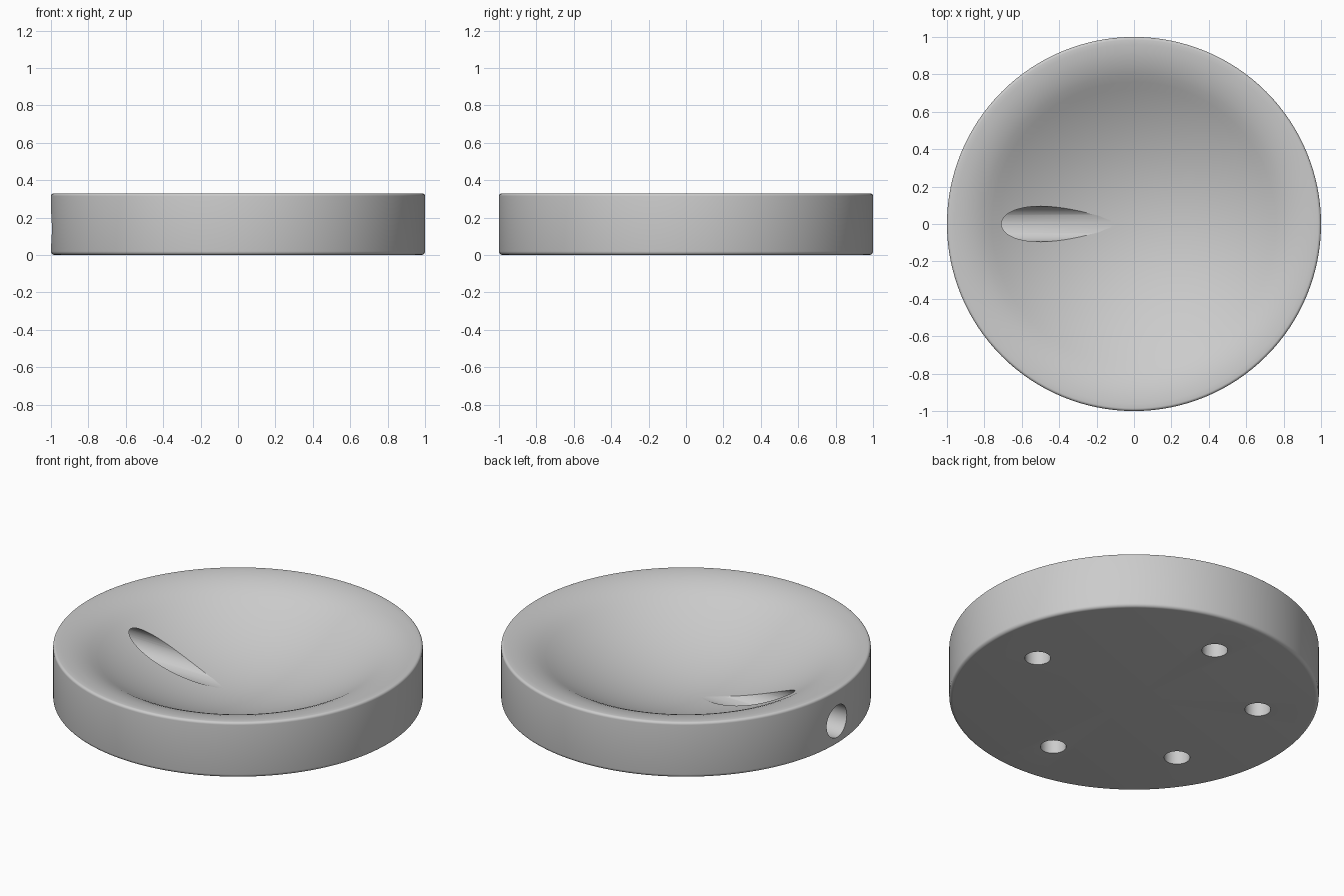
import bpy
import bmesh
import math
from mathutils import Matrix, Vector

old = bpy.data.objects.get("Cube")
if old:
    bpy.data.objects.remove(old, do_unlink=True)

HEIGHT = 0.33
SEGMENTS = 128

grey = bpy.data.materials.new("plain grey")
grey.use_nodes = True
colour = (0.6, 0.6, 0.6, 1)
grey.diffuse_color = colour
grey.node_tree.nodes["Principled BSDF"].inputs["Base Color"].default_value = colour


def make_object(name, bm):
    mesh = bpy.data.meshes.new(name)
    bm.to_mesh(mesh)
    bm.free()
    obj = bpy.data.objects.new(name, mesh)
    bpy.context.collection.objects.link(obj)
    mesh.materials.append(grey)
    return obj


def corner(cx, cz, radius, start, end, steps=5):
    """Points of a rounded edge."""
    angles = [math.radians(start + (end - start) * i / steps) for i in range(steps + 1)]
    return [(cx + radius * math.cos(a), cz + radius * math.sin(a)) for a in angles]


def inner_height(r):
    """Shallow round bowl that rolls over into a soft rim."""
    if r < 0.78:
        return 0.04 + r * r / 2.58
    t = (0.985 - r) / 0.205
    return HEIGHT - 0.054 * t * t


# Dish profile: underside, outer wall, rim, bowl
profile = [(0, 0)] + corner(0.98, 0.02, 0.02, -90, 0)
profile += corner(0.985, HEIGHT - 0.015, 0.015, 0, 90)
profile += [(r, inner_height(r)) for r in (0.96 - 0.04 * i for i in range(24))]
profile.append((0, inner_height(0)))

bm = bmesh.new()
verts = [bm.verts.new((r, 0, z)) for r, z in profile]
edges = [bm.edges.new(pair) for pair in zip(verts, verts[1:])]
bmesh.ops.spin(bm, geom=verts + edges, cent=(0, 0, 0), axis=(0, 0, 1),
               angle=math.tau, steps=SEGMENTS, use_duplicate=False)
bmesh.ops.remove_doubles(bm, verts=bm.verts, dist=0.0001)
bmesh.ops.recalc_face_normals(bm, faces=bm.faces)
dish = make_object("dish", bm)


def cut_hole(name, start, end, radius):
    """Cut a round hole between two points into the dish."""
    start, end = Vector(start), Vector(end)
    axis = end - start
    turn = axis.to_track_quat("Z", "Y").to_matrix().to_4x4()
    bm = bmesh.new()
    bmesh.ops.create_cone(bm, cap_ends=True, segments=48, radius1=radius, radius2=radius,
                          depth=axis.length, matrix=Matrix.Translation((start + end) / 2) @ turn)
    cutter = make_object(name, bm)
    cutter.hide_render = True
    mod = dish.modifiers.new(name, "BOOLEAN")
    mod.operation = "DIFFERENCE"
    mod.solver = "EXACT"
    mod.object = cutter
    bpy.context.view_layer.objects.active = dish
    bpy.ops.object.modifier_apply(modifier=name)
    bpy.data.objects.remove(cutter, do_unlink=True)


# Drain channel through the side wall into the bowl
cut_hole("drain_channel", (-1.2, 0, 0.14), (0, 0, 0.14), 0.095)

# Blind sockets in the underside
for i, degrees in enumerate((0, 90, 150, 210, 270)):
    a = math.radians(degrees)
    x, y = 0.68 * math.cos(a), 0.68 * math.sin(a)
    cut_hole(f"foot_socket_{i + 1}", (x, y, -0.1), (x, y, 0.1), 0.07)

# Smooth shading with crisp hole edges
bpy.ops.object.select_all(action="DESELECT")
dish.select_set(True)
bpy.context.view_layer.objects.active = dish
bpy.ops.object.shade_smooth_by_angle(angle=math.radians(30))
